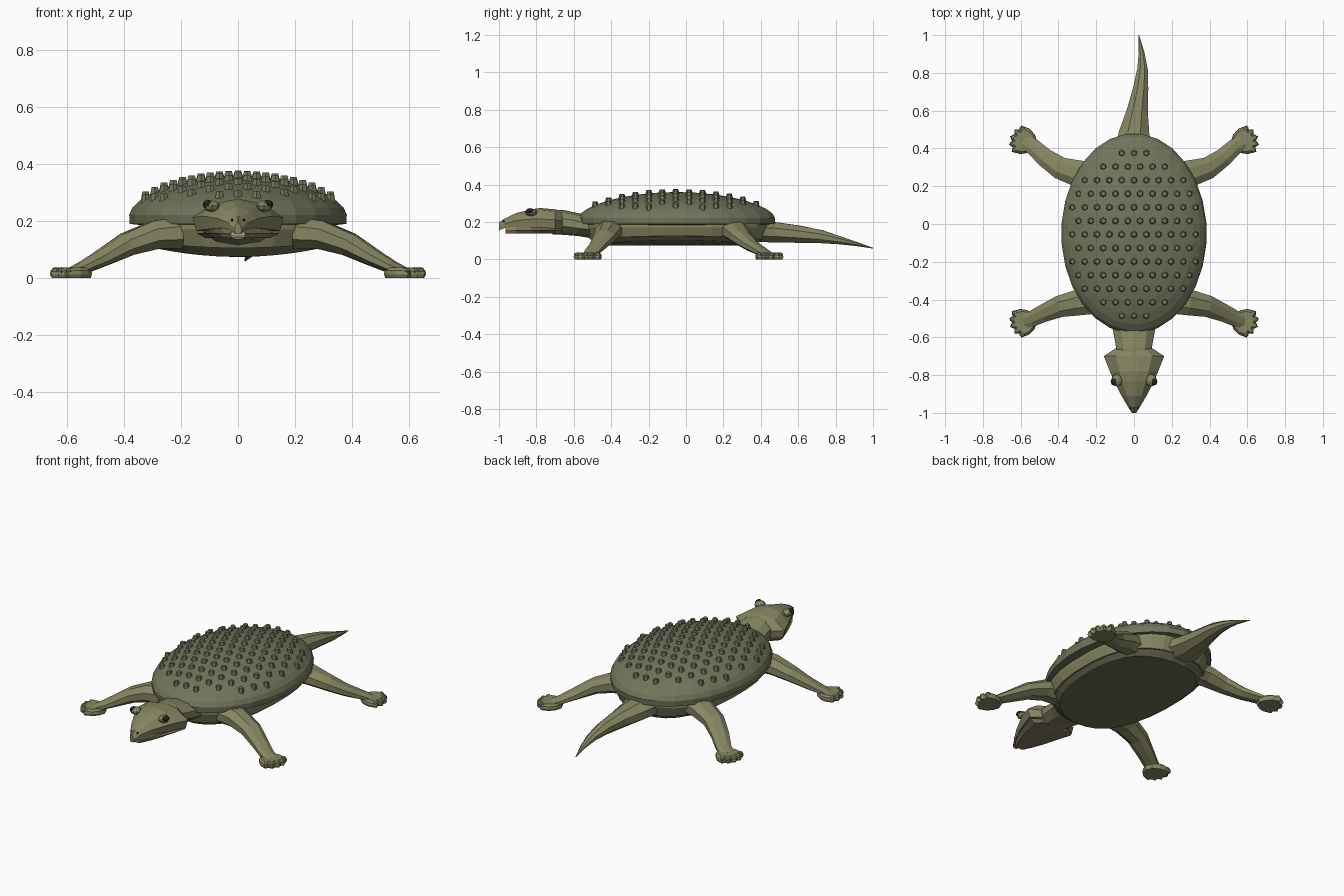
import bpy, bmesh
from math import sin, cos, pi, radians, copysign
from mathutils import Vector, Matrix

if "Cube" in bpy.data.objects:
    bpy.data.objects.remove(bpy.data.objects["Cube"])


def mat(name, c):
    m = bpy.data.materials.new(name)
    m.diffuse_color = (*c, 1)
    m.use_nodes = True
    m.node_tree.nodes["Principled BSDF"].inputs["Base Color"].default_value = m.diffuse_color
    return m


SHELL = mat("shell_green", (0.16, 0.18, 0.105))
SKIN = mat("skin_olive", (0.24, 0.24, 0.125))
BELLY = mat("belly_dark", (0.15, 0.15, 0.09))
MOUTH = mat("mouth_tan", (0.50, 0.36, 0.22))
JAW = mat("jaw_brown", (0.24, 0.19, 0.12))
DARK = mat("eye_dark", (0.02, 0.02, 0.015))


def finish(name, bm, m):
    bmesh.ops.recalc_face_normals(bm, faces=bm.faces)
    me = bpy.data.meshes.new(name)
    bm.to_mesh(me)
    bm.free()
    ob = bpy.data.objects.new(name, me)
    bpy.context.collection.objects.link(ob)
    me.materials.append(m)
    return ob


def loft(name, rings, m):
    """Skin a list of equal-length closed rings and cap both ends."""
    bm = bmesh.new()
    vs = [[bm.verts.new(p) for p in r] for r in rings]
    n = len(rings[0])
    for a, b in zip(vs, vs[1:]):
        for i in range(n):
            j = (i + 1) % n
            bm.faces.new((a[i], a[j], b[j], b[i]))
    bm.faces.new(vs[0])
    bm.faces.new(vs[-1])
    return finish(name, bm, m)


def tube(name, path, m, n=8):
    """Loft through (x, y, z, half width, half height) stations."""
    pts = [Vector(p[:3]) for p in path]
    rings = []
    for i, p in enumerate(path):
        t = (pts[min(i + 1, len(pts) - 1)] - pts[max(i - 1, 0)]).normalized()
        side = t.cross(Vector((0, 0, 1))).normalized()
        up = side.cross(t)
        rings.append([pts[i] + side * p[3] * cos(2 * pi * (k + .5) / n)
                      + up * p[4] * sin(2 * pi * (k + .5) / n) for k in range(n)])
    return loft(name, rings, m)


def blob(name, loc, scale, m, u=8, v=6):
    bm = bmesh.new()
    bmesh.ops.create_uvsphere(bm, u_segments=u, v_segments=v, radius=1)
    bm.transform(Matrix.Translation(loc) @ Matrix.Diagonal((*scale, 1)))
    return finish(name, bm, m)


CY, RX, RY = -0.05, 0.385, 0.53


def oval(s, z, n=28, e=2.0, rx=RX, ry=RY):
    out = []
    for k in range(n):
        a = 2 * pi * (k + .5) / n
        x = copysign(abs(cos(a)) ** (2 / e), cos(a)) * rx * s
        y = copysign(abs(sin(a)) ** (2 / e), sin(a)) * ry * s
        out.append((x, CY + y, z(x) if callable(z) else z))
    return out


def dome_z(r):
    return 0.222 + 0.138 * max(0, 1 - r * r) ** 0.6


# Domed shell with a vertical rim
radii = (1, .97, .91, .82, .7, .55, .38, .2, .04)
loft("shell", [oval(.88, .185), oval(.995, .19)] + [oval(r, dome_z(r)) for r in radii], SHELL)

# Trunk and gently curved belly
trunk = [oval(1, .205, e=2.4, rx=.335, ry=.49), oval(1, .17, e=2.4, rx=.335, ry=.49),
         oval(.95, lambda x: .105 + .2 * x * x, e=2.4, rx=.335, ry=.49)]
loft("trunk", trunk, SKIN)
loft("belly", [oval(.95, lambda x: .112 + .2 * x * x, e=2.4, rx=.335, ry=.49)]
     + [oval(s, lambda x: .074 + .36 * x * x, e=2.4, rx=.335, ry=.49)
        for s in (.86, .6, .3, .05)], BELLY)

# Staggered rows of shell knobs
bm = bmesh.new()
for row in range(13):
    y = 0.375 - row * 0.0717
    for col in range(-6, 7):
        x = (col + (0.5 if row % 2 else 0)) * 0.065
        if (x / .345) ** 2 + ((y - CY) / .455) ** 2 > 1:
            continue
        r = ((x / RX) ** 2 + ((y - CY) / RY) ** 2) ** .5
        h = 0.035 + 0.05 * r ** 4
        top = dome_z(r) + 0.017
        bmesh.ops.create_cone(bm, cap_ends=True, segments=6, radius1=.024, radius2=.013,
                              depth=h, matrix=Matrix.Translation((x, y, top - h / 2)))
finish("shell_knobs", bm, SHELL)

# Neck and curved tail
tube("neck", [(0, -.42, .17, .15, .07), (0, -.57, .185, .115, .06),
              (0, -.66, .198, .098, .066), (0, -.71, .20, .095, .066)], SKIN, 10)
tube("tail", [(0, .36, .15, .12, .062), (0, .48, .145, .088, .058), (.018, .6, .135, .06, .05),
              (.036, .72, .122, .043, .038), (.045, .82, .103, .03, .024),
              (.04, .91, .083, .016, .012), (.025, 1, .06, .002, .002)], SKIN)


# Head: wedge-shaped skull, mouth lining and lower jaw
def half_section(y, prof):
    pts = [(x, y, z) for x, z in prof]
    return pts + [(-x, y, z) for x, y, z in reversed(pts)]


skull = []
for y, w, zt, zb in ((-.66, .1, .258, .165), (-.70, .16, .268, .165), (-.78, .128, .275, .17),
                     (-.83, .106, .268, .172), (-.91, .066, .247, .175), (-.97, .03, .218, .168),
                     (-1, .012, .198, .155)):
    zm = zb + (zt - zb) * .45
    skull.append(half_section(y, ((w * .12, zt), (w * .6, zt - .012), (w, zm), (w * .92, zb))))
loft("skull", skull, SKIN)
for name, z0, z1, f, m in (("mouth_lining", .15, .176, .86, MOUTH), ("lower_jaw", .14, .157, .93, JAW)):
    rings = [half_section(y, ((w * f, z1), (w * f * .8, z0)))
             for y, w in ((-.665, .1), (-.70, .155), (-.78, .125), (-.83, .106),
                          (-.91, .068), (-.965, .03))]
    loft(name, rings, m)

# Fan-shaped foot outline: five toes around the front, rounded heel
outline = []
for k in range(5):
    outline.append((-72 + 26 * k, .094))
    if k < 4:
        outline.append((-59 + 26 * k, .078))
outline += [(62, .07), (92, .056), (140, .052), (185, .055), (225, .06), (258, .074)]


def foot(name, cx, cy, sx, sy):
    rings = [[(sx * (cx + s * r * cos(radians(a))), sy * (cy + s * r * sin(radians(a))), z)
              for a, r in outline] for s, z in ((.92, 0), (1, .012), (.97, .026), (.8, .036))]
    loft(name, rings, SKIN)
    for k in range(5):
        a = radians(-72 + 26 * k)
        blob(name + "_toe", (sx * (cx + .075 * cos(a)), sy * (cy + .075 * sin(a)), .024),
             (.016, .016, .014), SKIN, 6, 4)


for sx, side in ((1, "right"), (-1, "left")):
    # Splayed legs
    tube(f"front_leg_{side}", [(sx * x, y, z, w, h) for x, y, z, w, h in (
        (.2, -.405, .158, .075, .06), (.29, -.415, .152, .074, .054), (.39, -.435, .118, .062, .043),
        (.48, -.473, .07, .05, .03), (.54, -.502, .04, .045, .022), (.585, -.515, .024, .04, .014))], SKIN)
    tube(f"back_leg_{side}", [(sx * x, y, z, w, h) for x, y, z, w, h in (
        (.2, .25, .158, .08, .06), (.29, .265, .152, .077, .054), (.39, .295, .118, .063, .043),
        (.47, .35, .074, .053, .031), (.535, .41, .04, .046, .022), (.58, .437, .024, .04, .014))], SKIN)
    foot(f"front_foot_{side}", .568, -.512, sx, 1)
    foot(f"back_foot_{side}", .568, -.432, sx, -1)
    # Eyes with lids, and nostrils
    blob(f"eyelid_{side}", (sx * .092, -.828, .252), (.03, .033, .02), SKIN)
    blob(f"eye_{side}", (sx * .105, -.834, .258), (.019, .022, .016), DARK)
    blob(f"nostril_{side}", (sx * .021, -.975, .204), (.005, .006, .005), DARK, 6, 4)
